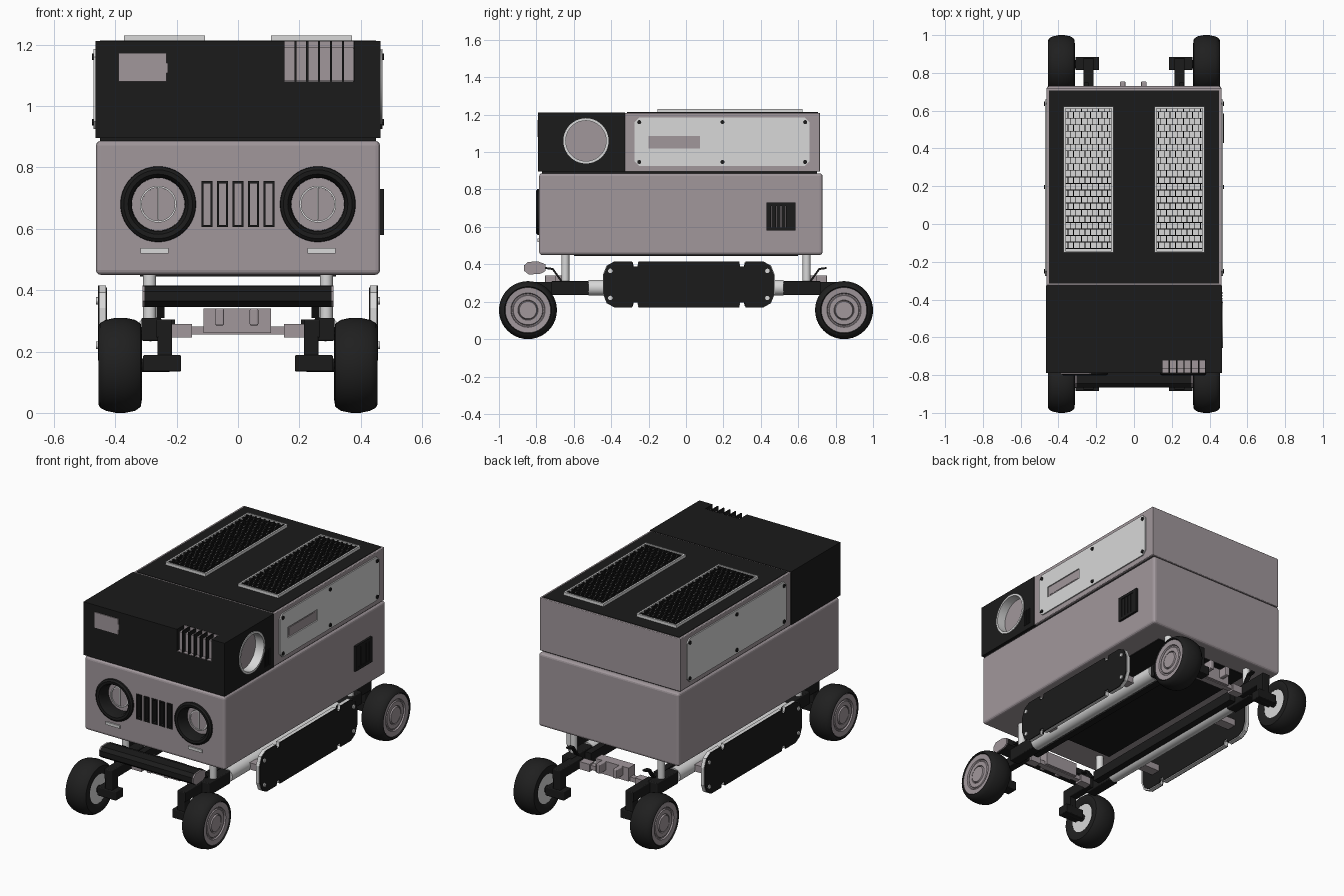
import bpy, bmesh, math
from mathutils import Vector, Matrix

if "Cube" in bpy.data.objects:
    bpy.data.objects.remove(bpy.data.objects["Cube"])


def material(name, rgb):
    m = bpy.data.materials.new(name)
    m.use_nodes = True
    m.diffuse_color = (*rgb, 1)
    m.node_tree.nodes["Principled BSDF"].inputs["Base Color"].default_value = (*rgb, 1)
    return m


MAUVE = material("mauve paint", (0.355, 0.31, 0.33))
DARK = material("charcoal", (0.011, 0.011, 0.011))
LIGHT = material("light grey metal", (0.69, 0.69, 0.69))
RUBBER = material("rubber", (0.014, 0.014, 0.014))


def activate(ob):
    bpy.ops.object.select_all(action="DESELECT")
    ob.select_set(True)
    bpy.context.view_layer.objects.active = ob


def finish(name, bm, mat, smooth=False):
    bmesh.ops.recalc_face_normals(bm, faces=bm.faces)
    mesh = bpy.data.meshes.new(name)
    bm.to_mesh(mesh)
    bm.free()
    ob = bpy.data.objects.new(name, mesh)
    bpy.context.collection.objects.link(ob)
    if mat:
        mesh.materials.append(mat)
    if smooth:
        activate(ob)
        bpy.ops.object.shade_smooth_by_angle(angle=math.radians(35))
    return ob


def boxes(name, spans, mat, bevel=0.0):
    """One mesh of boxes, each given as x0, x1, y0, y1, z0, z1."""
    bm = bmesh.new()
    for x0, x1, y0, y1, z0, z1 in spans:
        m = Matrix.Translation(((x0 + x1) / 2, (y0 + y1) / 2, (z0 + z1) / 2))
        m = m @ Matrix.Diagonal((abs(x1 - x0), abs(y1 - y0), abs(z1 - z0), 1))
        bmesh.ops.create_cube(bm, size=1, matrix=m)
    if bevel:
        bmesh.ops.bevel(bm, geom=bm.edges[:], offset=bevel, segments=3,
                        profile=0.5, affect="EDGES")
    return finish(name, bm, mat)


def prism(name, pts, x0, x1, mat):
    """Closed outline in (y, z) extended along x."""
    bm = bmesh.new()
    a, b = [[bm.verts.new((x, y, z)) for y, z in pts] for x in (x0, x1)]
    bm.faces.new(a)
    bm.faces.new(b)
    for i in range(len(pts)):
        bm.faces.new((a[i - 1], a[i], b[i], b[i - 1]))
    return finish(name, bm, mat)


def lathe(name, profile, at, axis, mat, n=40, loop=False):
    """Profile of (radius, distance along axis) turned about the axis."""
    bm = bmesh.new()
    rings = [[bm.verts.new((r * math.cos(2 * math.pi * i / n),
                            r * math.sin(2 * math.pi * i / n), h)) for i in range(n)]
             for r, h in profile]
    if loop:
        rings.append(rings[0])
    for a, b in zip(rings, rings[1:]):
        for i in range(n):
            j = (i + 1) % n
            bm.faces.new((a[i], a[j], b[j], b[i]))
    bmesh.ops.remove_doubles(bm, verts=bm.verts, dist=1e-5)
    turn = Vector(axis).to_track_quat("Z", "Y").to_matrix().to_4x4()
    bm.transform(Matrix.Translation(at) @ turn)
    return finish(name, bm, mat, True)


def rod(name, at, axis, r, h0, h1, mat, n=24):
    return lathe(name, [(0, h0), (r, h0), (r, h1), (0, h1)], at, axis, mat, n)


def cut(ob, cutter):
    mod = ob.modifiers.new("cut", "BOOLEAN")
    mod.operation, mod.solver, mod.object = "DIFFERENCE", "EXACT", cutter
    activate(ob)
    bpy.ops.object.modifier_apply(modifier="cut")
    bpy.data.objects.remove(cutter)
    ob.data.shade_flat()


def rim(x0, x1, z0, z1, t, y0, y1):
    """Four bars around an opening facing y."""
    return [(x0, x0 + t, y0, y1, z0, z1), (x1 - t, x1, y0, y1, z0, z1),
            (x0 + t, x1 - t, y0, y1, z0, z0 + t), (x0 + t, x1 - t, y0, y1, z1 - t, z1)]


SIDES = (1, -1)
FRONT = -0.785

# Lower body with headlight and grille recesses
body = boxes("lower_body", [(-0.463, 0.463, FRONT, 0.73, 0.45, 0.886)], MAUVE, 0.015)
boxes("body_seam", [(-0.45, 0.45, -0.77, 0.70, 0.88, 0.90)], DARK)
boxes("underside_plate", [(-0.32, 0.32, -0.6, 0.6, 0.444, 0.452)], DARK)
slots = [0.0505 * i for i in range(-2, 3)]
cut(body, boxes("grille_cutter", [(x - 0.015, x + 0.015, -0.83, -0.755, 0.61, 0.75)
                                  for x in slots], None))
boxes("grille_frames", [b for x in slots for b in
                        rim(x - 0.018, x + 0.018, 0.605, 0.755, 0.007, -0.79, -0.757)], DARK)

for s in SIDES:
    c = (s * 0.26, FRONT, 0.68)
    cut(body, rod("headlight_cutter", c, (0, -1, 0), 0.1, -0.06, 0.1, None, 40))
    lathe("headlight_bezel", [(0.124, -0.005), (0.122, 0.01), (0.112, 0.018), (0.098, 0.016),
                              (0.088, 0.002), (0.086, -0.06), (0.102, -0.06)],
          c, (0, -1, 0), DARK, loop=True)
    rod("headlight_lens", c, (0, -1, 0), 0.054, -0.061, -0.045, MAUVE, 32)
    lathe("headlight_ring", [(0.06, -0.061), (0.06, -0.04), (0.054, -0.04), (0.054, -0.061)],
          c, (0, -1, 0), LIGHT, loop=True)
    boxes("headlight_filament", [(c[0] - 0.003, c[0] + 0.003, -0.745, -0.735, 0.63, 0.735)], LIGHT)
    boxes("marker_light", [(s * 0.226, s * 0.317, -0.793, -0.78, 0.52, 0.537)], LIGHT)

# Side vent on the lower body
boxes("side_vent_frame", [(0.455, 0.476, 0.43, 0.455, 0.58, 0.73), (0.455, 0.476, 0.56, 0.585, 0.58, 0.73),
                          (0.455, 0.476, 0.455, 0.56, 0.58, 0.597), (0.455, 0.476, 0.455, 0.56, 0.713, 0.73)],
      DARK)
boxes("side_vent_slats", [(0.46, 0.472, y - 0.0115, y + 0.0115, 0.595, 0.715)
                          for y in (0.469, 0.495, 0.521, 0.547)], DARK)

# Dark hood nose: vent grooves wrap over the front edge
nose = boxes("hood_nose", [(-0.465, 0.465, -0.79, -0.69, 0.895, 1.212)], DARK)
cut(nose, prism("vent_cutter", [(-0.82, 1.08), (-0.765, 1.08), (-0.765, 1.187),
                                (-0.72, 1.187), (-0.72, 1.25), (-0.82, 1.25)], 0.15, 0.378, None))
prism("vent_lining", [(-0.789, 1.078), (-0.762, 1.078), (-0.762, 1.184), (-0.718, 1.184),
                      (-0.718, 1.211), (-0.723, 1.211), (-0.723, 1.19), (-0.768, 1.19),
                      (-0.768, 1.083), (-0.789, 1.083)], 0.151, 0.377, MAUVE)
for i in range(7):
    x = 0.148 + 0.0388 * i
    prism("vent_fin", [(-0.79, 1.08), (-0.76, 1.08), (-0.76, 1.182), (-0.72, 1.182),
                       (-0.72, 1.212), (-0.79, 1.212)], x - 0.0035, x + 0.0035, DARK)
boxes("battery_icon", [(-0.39, -0.233, -0.795, -0.785, 1.08, 1.172),
                       (-0.234, -0.228, -0.795, -0.785, 1.108, 1.14)], MAUVE)

# Hood core, with a side wall in two halves around a round port
boxes("hood_core", [(-0.465, 0.405, -0.69, -0.325, 0.895, 1.212)], DARK)
port = (0.465, -0.535, 1.06)
for s, edge in ((1, 1.212), (-1, 0.895)):
    arc = [(port[1] + 0.112 * math.cos(math.pi * i / 20),
            port[2] + s * 0.112 * math.sin(math.pi * i / 20)) for i in range(21)]
    prism("hood_side_wall", arc + [(-0.69, port[2]), (-0.69, edge), (-0.325, edge), (-0.325, port[2])],
          0.405, 0.465, DARK)
lathe("port_ring", [(0.121, -0.002), (0.121, 0.005), (0.108, 0.005), (0.108, -0.06), (0.1125, -0.06),
                    (0.1125, -0.002)], port, (1, 0, 0), LIGHT, loop=True)
rod("port_floor", port, (1, 0, 0), 0.109, -0.062, -0.05, MAUVE, 40)
boxes("hood_side_vent", [(0.46, 0.469, y, y + 0.009, 0.925, 1.02)
                         for y in (-0.415, -0.4, -0.385, -0.37)], DARK)

# Rear cargo box and roof plate
boxes("cargo_box", [(-0.464, 0.464, -0.326, 0.717, 0.895, 1.21)], MAUVE, 0.004)
boxes("roof_plate", [(-0.45, 0.45, -0.315, 0.707, 1.2, 1.213)], DARK)

# Side panels with screws; only one carries the display slot
for s in SIDES:
    outline = [(-0.275, 0.95), (-0.25, 0.925), (0.635, 0.925), (0.66, 0.95),
               (0.66, 1.16), (0.635, 1.185), (-0.25, 1.185), (-0.275, 1.16)]
    panel = prism("side_panel", outline, s * 0.455, s * 0.471, LIGHT)
    if s > 0:
        cut(panel, boxes("display_cutter", [(0.45, 0.5, -0.2, 0.075, 1.02, 1.085)], None))
        boxes("display_window", [(0.46, 0.466, -0.185, 0.06, 1.03, 1.075)], MAUVE)
    for y in (-0.25, 0.195, 0.637):
        for z in (0.947, 1.16):
            rod("panel_screw", (s * 0.471, y, z), (s, 0, 0), 0.011, -0.002, 0.005, DARK, 10)

# Roof grilles: light tray, dark staggered fins
for s in SIDES:
    x0, x1, y0, y1 = sorted((s * 0.108, s * 0.372)) + [-0.152, 0.622]
    boxes("grille_tray", [(x0, x1, y0, y1, 1.205, 1.214),
                          (x0, x0 + 0.01, y0, y1, 1.21, 1.23), (x1 - 0.01, x1, y0, y1, 1.21, 1.23),
                          (x0, x1, y0, y0 + 0.01, 1.21, 1.23), (x0, x1, y1 - 0.01, y1, 1.21, 1.23)],
          LIGHT)
    fins = []
    for i in range(22):
        y = y0 + 0.022 + i * 0.0345
        fins.append((x0 + 0.01, x1 - 0.01, y - 0.002, y + 0.002, 1.212, 1.229))
        for k in range(8):
            x = x0 + 0.022 + k * 0.03 + (i % 2) * 0.012
            fins.append((x - 0.002, x + 0.002, y, min(y + 0.0345, y1 - 0.01), 1.212, 1.229))
    boxes("grille_fins", fins, DARK)

# Side pods, tubes and rails
quarter = [(0.27, 0.1225), (0.275, 0.097), (0.30, 0.097), (0.305, 0.1225),
           (0.40, 0.1225), (0.44, 0.10), (0.46, 0.05)]
half = quarter + [(y, -z) for y, z in reversed(quarter)]
ring = half + [(-y, -z) for y, z in half]
pod = [(0.015 + y, 0.2925 + z) for y, z in ring]
inset = [(0.015 + y * 0.98, 0.2925 + z * 0.95) for y, z in ring]
for s in SIDES:
    prism("pod_lining", inset, s * 0.427, s * 0.435, DARK)
    prism("pod_frame", pod, s * 0.43, s * 0.451, LIGHT)
    prism("pod_cover", [(0.015 + (y - 0.015) * 0.993, z) for y, z in pod], s * 0.451, s * 0.456, DARK)
    for y in (-0.405, 0.435):
        for z in (0.22, 0.365):
            rod("pod_bolt", (s * 0.456, y, z), (s, 0, 0), 0.012, -0.002, 0.006, LIGHT, 12)
    rod("chassis_tube", (s * 0.285, 0, 0.275), (0, 1, 0), 0.042, -0.52, 0.52, LIGHT)
    boxes("pod_bracket", [(s * 0.29, s * 0.43, y - 0.03, y + 0.03, 0.255, 0.295)
                          for y in (-0.32, 0.35)], MAUVE)
    boxes("chassis_rail", [(s * 0.205, s * 0.245, -0.6, 0.6, 0.245, 0.305)], DARK)

# Wheels, knuckles, posts and cross members at each end
tyre = [(0.085, -0.058), (0.11, -0.07), (0.135, -0.066), (0.148, -0.048), (0.155, -0.015),
        (0.155, 0.015), (0.148, 0.048), (0.138, 0.066), (0.126, 0.072), (0.12, 0.06)]
rim_profile = [(0.122, 0.05), (0.121, 0.067), (0.092, 0.064), (0.088, 0.056), (0.082, 0.056),
               (0.078, 0.062), (0.054, 0.062), (0.051, 0.055), (0.046, 0.066), (0, 0.066)]
for e in SIDES:
    for s in SIDES:
        hub = (s * 0.383, e * 0.845, 0.155)
        lathe("tyre", tyre, hub, (s, 0, 0), RUBBER, loop=True)
        lathe("wheel_rim", rim_profile, hub, (s, 0, 0), MAUVE)
        rod("inner_hub", hub, (s, 0, 0), 0.087, -0.056, 0.03, LIGHT, 32)
        rod("axle", hub, (s, 0, 0), 0.022, -0.16, 0.0, DARK, 16)
        boxes("suspension_arm", [(s * 0.25, s * 0.315, e * 0.52, e * 0.72, 0.235, 0.31),
                                 (s * 0.215, s * 0.268, e * 0.66, e * 0.88, 0.245, 0.305),
                                 (s * 0.215, s * 0.262, e * 0.82, e * 0.88, 0.135, 0.305),
                                 (s * 0.185, s * 0.31, e * 0.815, e * 0.885, 0.135, 0.188)],
              DARK, 0.005)
        rod("body_post", (s * 0.288, e * 0.645, 0), (0, 0, 1), 0.021, 0.29, 0.455, LIGHT, 20)
        prism("hook_strut", [(e * 0.66, 0.31), (e * 0.71, 0.38), (e * 0.75, 0.385),
                             (e * 0.75, 0.375), (e * 0.715, 0.37), (e * 0.672, 0.31)],
              s * 0.24, s * 0.265, DARK)
    boxes("cross_member", [(-0.112, 0.108, e * 0.64, e * 0.7, 0.26, 0.34),
                           (-0.22, 0.22, e * 0.655, e * 0.685, 0.256, 0.282),
                           (-0.22, -0.15, e * 0.645, e * 0.695, 0.245, 0.29),
                           (0.15, 0.22, e * 0.645, e * 0.695, 0.245, 0.29)], MAUVE)
    boxes("hinge_lugs", [(x - 0.014, x + 0.014, e * 0.69, e * 0.755, 0.285, 0.34)
                         for x in (-0.06, 0.052)], MAUVE, 0.005)

# Front bumper with capped ends
bumper = [(-0.865, 0.365), (-0.84, 0.345), (-0.775, 0.35), (-0.75, 0.365),
          (-0.75, 0.40), (-0.79, 0.415), (-0.845, 0.413), (-0.865, 0.395)]
prism("front_bumper", bumper, -0.305, 0.305, DARK)
for s in SIDES:
    prism("bumper_cap", bumper, s * 0.305, s * 0.312, MAUVE)
